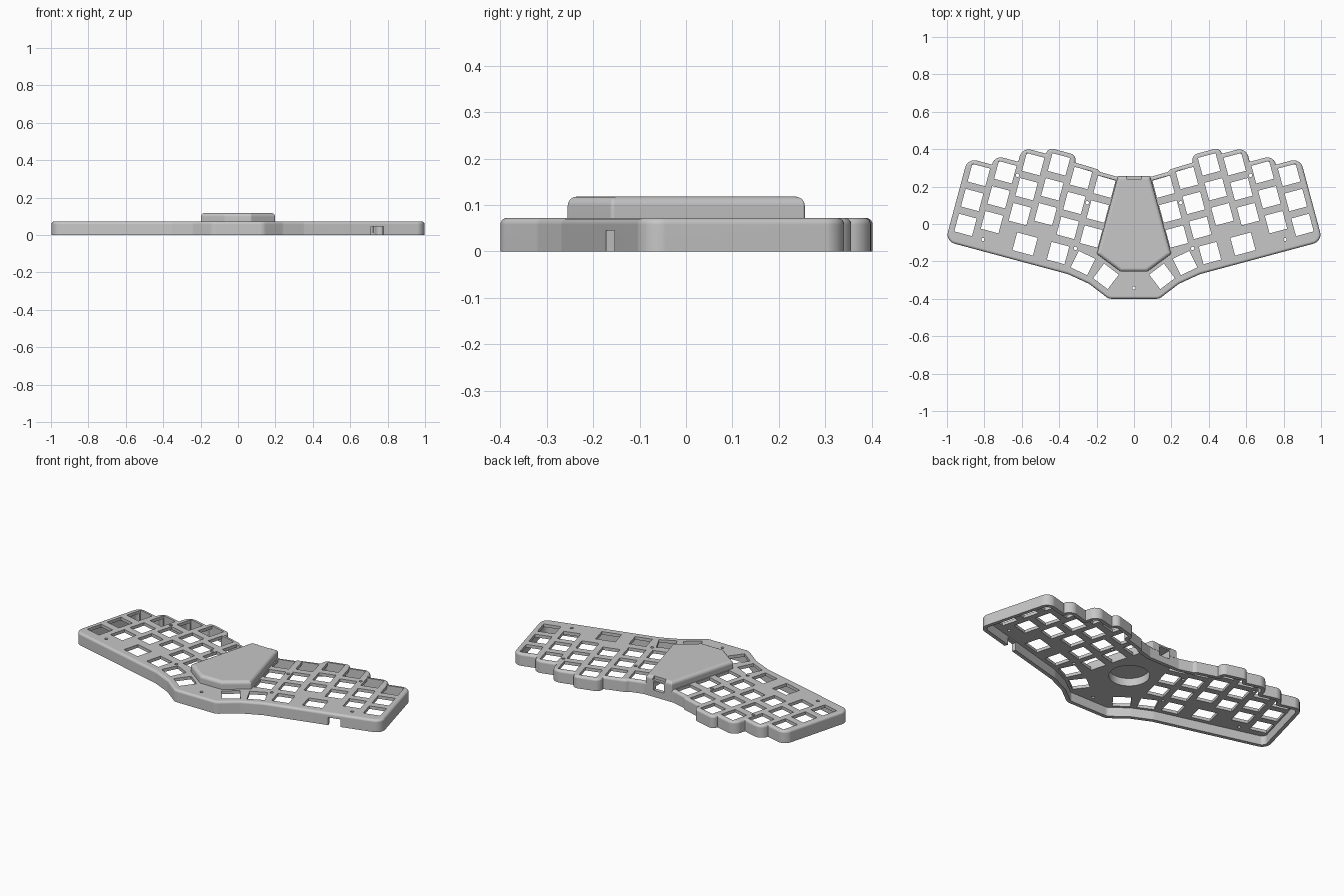
import bpy, bmesh, math
from mathutils import Vector, Matrix

if "Cube" in bpy.data.objects:
    bpy.data.objects.remove(bpy.data.objects["Cube"])

TILT = math.radians(15)
WALL, TOP, SKIN = 0.022, 0.072, 0.018
GREY = (0.57, 0.57, 0.57, 1)

grey = bpy.data.materials.new("case_grey")
grey.diffuse_color = GREY
grey.use_nodes = True
grey.node_tree.nodes["Principled BSDF"].inputs["Base Color"].default_value = GREY


def world(u, v):
    """Tilted half frame to model frame."""
    return Vector((u * math.cos(TILT) - v * math.sin(TILT),
                   u * math.sin(TILT) + v * math.cos(TILT)))


def mirrored(half):
    return half + [(Vector((-p.x, p.y)), r) for p, r in reversed(half)]


def outline(corners, off, steps=6):
    """Inset a counter-clockwise cornered outline and round each corner."""
    pts = [p for p, r in corners]
    n = len(pts)
    moved, convex = [], []
    for i, p in enumerate(pts):
        d1 = (p - pts[i - 1]).normalized()
        d2 = (pts[(i + 1) % n] - p).normalized()
        n1, n2 = Vector((-d1.y, d1.x)), Vector((-d2.y, d2.x))
        moved.append(p + (n1 + n2) * off / (1 + n1.dot(n2)))
        convex.append(d1.x * d2.y - d1.y * d2.x > 0)
    out = []
    for i, p in enumerate(moved):
        r = max(corners[i][1] + (-off if convex[i] else off), 0.002)
        a = (moved[i - 1] - p).normalized()
        b = (moved[(i + 1) % n] - p).normalized()
        bend = a.angle(b) / 2
        c = p + (a + b).normalized() * r / math.sin(bend)
        s = p + a * r / math.tan(bend) - c
        e = p + b * r / math.tan(bend) - c
        out += [c + s.lerp(e, k / steps).normalized() * r for k in range(steps + 1)]
    return out


def finish(name, bm):
    mesh = bpy.data.meshes.new(name)
    bm.to_mesh(mesh)
    bm.free()
    mesh.materials.append(grey)
    ob = bpy.data.objects.new(name, mesh)
    bpy.context.collection.objects.link(ob)
    return ob


def loft(name, corners, rings):
    """Closed solid through (inset, height) rings, capped at both ends."""
    bm = bmesh.new()
    loops = [[bm.verts.new((p.x, p.y, z)) for p in outline(corners, off)] for off, z in rings]
    for lo, hi in zip(loops, loops[1:]):
        for i in range(len(lo)):
            bm.faces.new((lo[i - 1], lo[i], hi[i], hi[i - 1]))
    bm.faces.new(loops[0][::-1])
    bm.faces.new(loops[-1])
    return finish(name, bm)


def rounded_top(z0, z1, r, steps=5):
    arc = [math.pi / 2 * k / steps for k in range(steps + 1)]
    return [(0, z0)] + [(r * (1 - math.cos(a)), z1 - r + r * math.sin(a)) for a in arc]


def add_box(bm, center, size, turn=0):
    m = Matrix.Translation(center) @ Matrix.Rotation(turn, 4, 'Z') @ Matrix.Diagonal((*size, 1))
    bmesh.ops.create_cube(bm, size=1, matrix=m)


def add_cylinder(bm, center, radius, depth, sides):
    bmesh.ops.create_cone(bm, cap_ends=True, segments=sides, radius1=radius, radius2=radius,
                          depth=depth, matrix=Matrix.Translation(center))


def box_cutter(name, center, size, turn=0):
    bm = bmesh.new()
    add_box(bm, center, size, turn)
    return finish(name, bm)


def cut(ob, cutter):
    """Subtract the cutter with the first solver that gives a sound result."""
    before = ob.data
    for solver in ('EXACT', 'MANIFOLD', 'FLOAT'):
        mod = ob.modifiers.new("cut", 'BOOLEAN')
        mod.operation, mod.solver, mod.object = 'DIFFERENCE', solver, cutter
        after = ob.evaluated_get(bpy.context.evaluated_depsgraph_get()).data
        changed = len(after.vertices) != len(before.vertices)
        if changed and len(after.polygons) > len(before.polygons) / 2:
            bpy.context.view_layer.objects.active = ob
            bpy.ops.object.modifier_apply(modifier=mod.name)
            return
        ob.modifiers.remove(mod)


# Stepped case outline: front edge, outer end, column bumps, back
front = [(Vector((0.135, -0.40)), 0.05), (Vector((0.24, -0.32)), 0.05),
         (Vector((0.353, -0.268)), 0.05)]
bumps = [(0.95, -0.35, 0.05), (0.95, 0.11, 0.05), (0.815, 0.11, 0), (0.815, 0.161, 0.046),
         (0.684, 0.161, 0), (0.684, 0.241, 0.05), (0.551, 0.241, 0), (0.551, 0.276, 0.031),
         (0.388, 0.276, 0.036), (0.388, 0.236, 0), (0.262, 0.232, 0.01), (0.245, 0.222, 0)]
half = front + [(world(u, v), r) for u, v, r in bumps] + [(Vector((0.1, 0.255)), 0.01)]

# Open-bottomed shell: inner ceiling, inner wall, then outer wall to the rounded top
case = loft("keyboard_case", mirrored(half),
            [(WALL, TOP - SKIN), (WALL, 0)] + rounded_top(0, TOP, 0.014))

# Raised centre housing
hood = mirrored([(Vector((0.07, -0.255)), 0.01), (Vector((0.199, -0.16)), 0.01),
                 (Vector((0.086, 0.256)), 0.006)])
housing = loft("centre_housing", hood, rounded_top(TOP - 0.012, 0.118, 0.02))

# Key openings: six columns of three, plus four lower keys on each half
KEY = 0.098
keys = [(world(0.204 + 0.133 * col, top - 0.138 * row), KEY, 15)
        for col, top in enumerate((0.152, 0.164, 0.204, 0.169, 0.089, 0.038))
        for row in range(3)]
keys += [(world(0.535, -0.254), 0.113, 15), (world(0.352, -0.255), KEY, 15),
         (Vector((0.273, -0.209)), KEY, 26), (Vector((0.15, -0.28)), KEY, 37)]
bm = bmesh.new()
for side in (1, -1):
    for p, wide, turn in keys:
        add_box(bm, (side * p.x, p.y, 0.06), (wide, KEY, 0.1), side * math.radians(turn))
openings = finish("opening_cutter", bm)

# Screw holes
bm = bmesh.new()
for u, v in ((0.758, -0.289), (0.669, 0.09), (0.2705, 0.045), (0.269, -0.207)):
    p = world(u, v)
    for side in (1, -1):
        add_cylinder(bm, (side * p.x, p.y, 0.06), 0.009, 0.1, 16)
add_cylinder(bm, (0, -0.342, 0.06), 0.009, 0.1, 16)
screws = finish("screw_cutter", bm)

# Round pocket under the housing
bm = bmesh.new()
add_cylinder(bm, (0, -0.04, 0.055), 0.11, 0.09, 48)
pocket = finish("pocket_cutter", bm)

# Cable slot in the front wall, connector port and shallow notch at the back
slot = box_cutter("slot_cutter", (0.745, -0.163, 0.015), (0.07, 0.09, 0.06), TILT)
port = box_cutter("port_cutter", (0, 0.22, 0.066), (0.07, 0.1, 0.052))
notch = box_cutter("notch_cutter", (0, 0.26, 0.12), (0.08, 0.04, 0.04))

for cutter in (openings, screws, slot, pocket, port):
    cut(case, cutter)
for cutter in (pocket, port, notch):
    cut(housing, cutter)
for cutter in (openings, screws, slot, pocket, port, notch):
    bpy.data.objects.remove(cutter)

# Smooth the rounded edges, keep flats flat and corners crisp
bpy.ops.object.select_all(action='DESELECT')
for ob in (case, housing):
    ob.select_set(True)
    bpy.context.view_layer.objects.active = ob
bpy.ops.object.shade_smooth_by_angle(angle=math.radians(30))
for ob in (case, housing):
    ob.modifiers.new("flat_shading", 'WEIGHTED_NORMAL').keep_sharp = True
